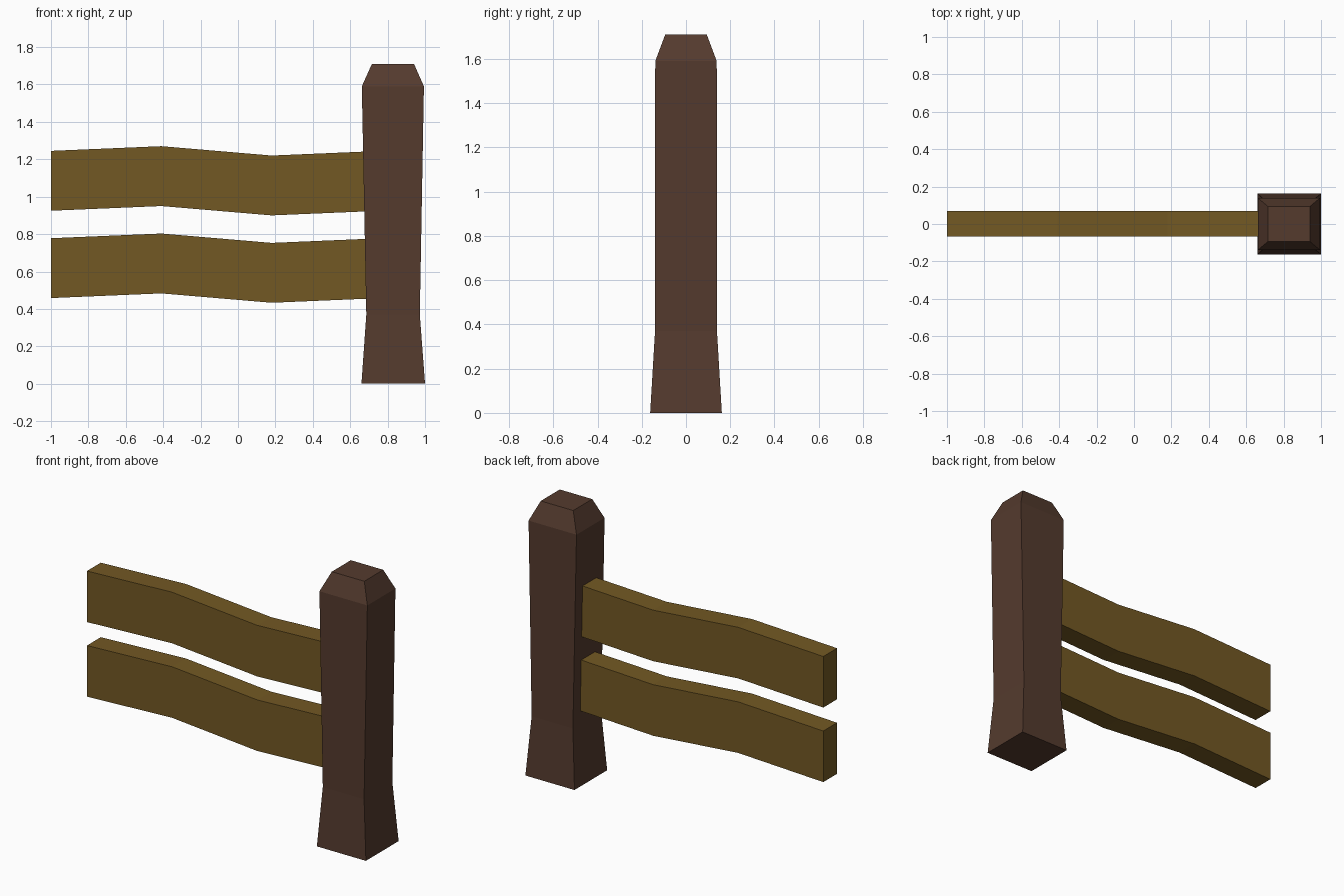
import bpy
import bmesh

cube = bpy.data.objects.get("Cube")
if cube:
    bpy.data.objects.remove(cube, do_unlink=True)


def make_material(name, color):
    mat = bpy.data.materials.new(name)
    mat.use_nodes = True
    mat.diffuse_color = color
    bsdf = mat.node_tree.nodes["Principled BSDF"]
    bsdf.inputs["Base Color"].default_value = color
    bsdf.inputs["Roughness"].default_value = 0.9
    return mat


def loft(name, rings, mat):
    """Skin a row of four-cornered rings and cap both ends."""
    bm = bmesh.new()
    loops = [[bm.verts.new(p) for p in ring] for ring in rings]
    for a, b in zip(loops, loops[1:]):
        for i in range(4):
            j = (i + 1) % 4
            bm.faces.new((a[i], a[j], b[j], b[i]))
    bm.faces.new(loops[0])
    bm.faces.new(loops[-1])
    bmesh.ops.recalc_face_normals(bm, faces=bm.faces)
    mesh = bpy.data.meshes.new(name)
    bm.to_mesh(mesh)
    bm.free()
    mesh.materials.append(mat)
    obj = bpy.data.objects.new(name, mesh)
    bpy.context.collection.objects.link(obj)
    return obj


dark_wood = make_material("dark brown wood", (0.089, 0.043, 0.027, 1))
plank_wood = make_material("golden brown wood", (0.171, 0.099, 0.017, 1))

# Post: flared foot, slightly widening shaft, chamfered top
post_levels = [  # height, left x, right x, half depth
    (0.0, 0.66, 1.0, 0.162),
    (0.37, 0.686, 0.972, 0.14),
    (1.59, 0.662, 0.994, 0.139),
    (1.71, 0.716, 0.941, 0.094),
]
loft("post", [[(x0, -d, z), (x1, -d, z), (x1, d, z), (x0, d, z)]
              for z, x0, x1, d in post_levels], dark_wood)

# Rails: two identical wavy planks running into the post
wave = [(-1.0, 0), (-0.41, 0.025), (0.18, -0.025), (0.77, 0)]
for name, base in (("lower_rail", 0.458), ("upper_rail", 0.925)):
    rings = []
    for x, dz in wave:
        low, high = base + dz, base + dz + 0.32
        rings.append([(x, -0.067, low), (x, 0.069, low),
                      (x, 0.069, high), (x, -0.067, high)])
    loft(name, rings, plank_wood)
